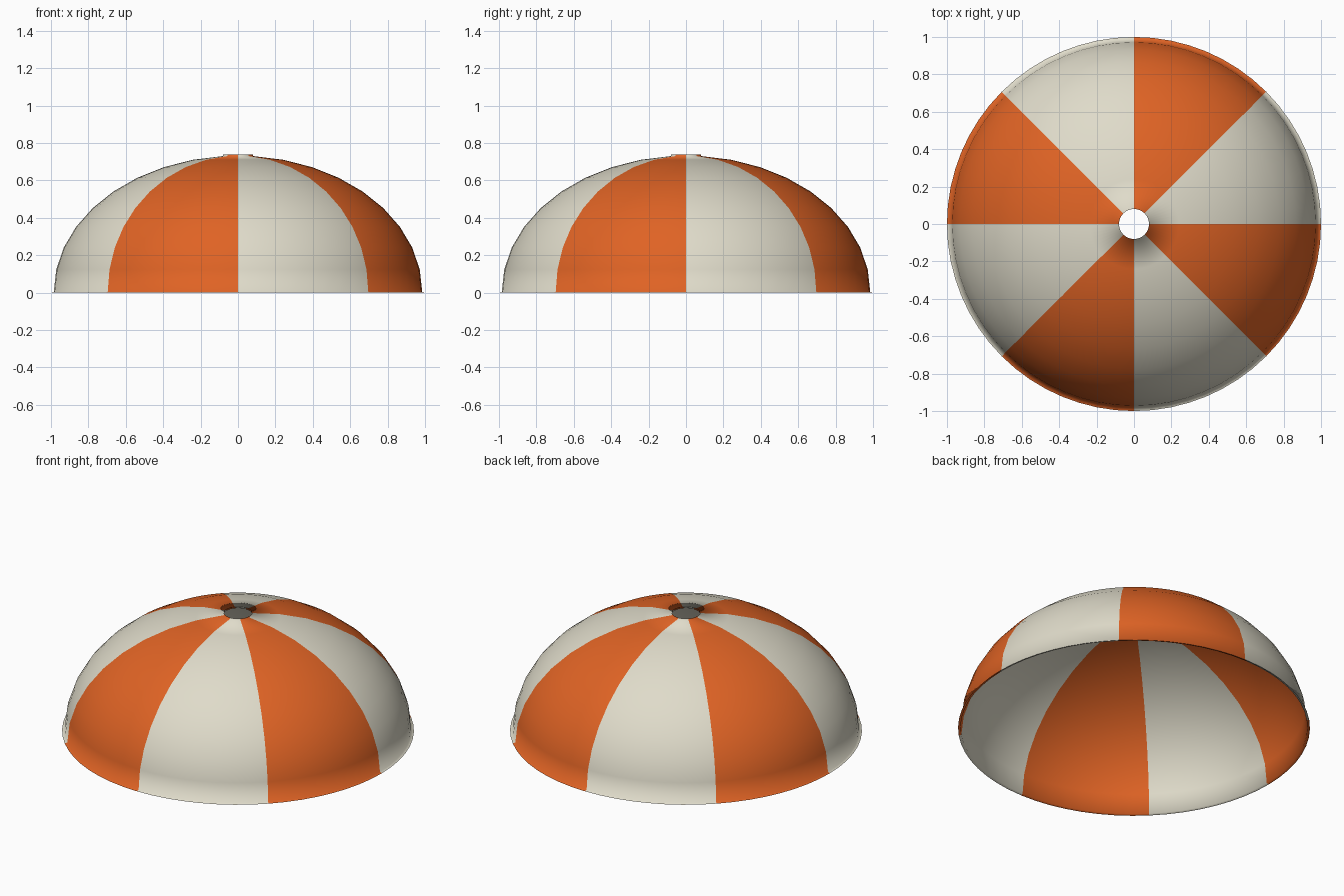
import bpy
import bmesh
import math

cube = bpy.data.objects.get("Cube")
if cube:
    bpy.data.objects.remove(cube, do_unlink=True)

SIDES = 64       # steps around the canopy
GORES = 8        # coloured panels
RINGS = 9        # steps from hem to vent
RADIUS, HEIGHT, BASE = 0.985, 0.728, 0.004
VENT_RADIUS = 0.08


def make_material(name, colour):
    mat = bpy.data.materials.new(name)
    mat.use_nodes = True
    mat.diffuse_color = colour
    mat.node_tree.nodes["Principled BSDF"].inputs["Base Color"].default_value = colour
    return mat


cream = make_material("cream cloth", (0.74, 0.71, 0.59, 1))
orange = make_material("orange cloth", (0.74, 0.125, 0.018, 1))

# Profile: outward hem lip, elliptical dome, upright vent lip
profile = [(1.0, 0.0)]
top_angle = math.acos(VENT_RADIUS / RADIUS)
for i in range(RINGS + 1):
    t = top_angle * i / RINGS
    profile.append((RADIUS * math.cos(t), BASE + HEIGHT * math.sin(t)))
profile.append((VENT_RADIUS, profile[-1][1] + 0.009))

# Revolve the profile around the vertical axis
bm = bmesh.new()
rings = []
for r, z in profile:
    ring = []
    for s in range(SIDES):
        a = math.tau * s / SIDES
        ring.append(bm.verts.new((r * math.cos(a), r * math.sin(a), z)))
    rings.append(ring)

# Alternate the panel colours by direction
for low, high in zip(rings, rings[1:]):
    for s in range(SIDES):
        n = (s + 1) % SIDES
        face = bm.faces.new((low[s], low[n], high[n], high[s]))
        face.smooth = True
        face.material_index = (s * GORES // SIDES) % 2

mesh = bpy.data.meshes.new("canopy")
bm.to_mesh(mesh)
bm.free()
mesh.materials.append(cream)
mesh.materials.append(orange)
canopy = bpy.data.objects.new("canopy", mesh)
bpy.context.collection.objects.link(canopy)
